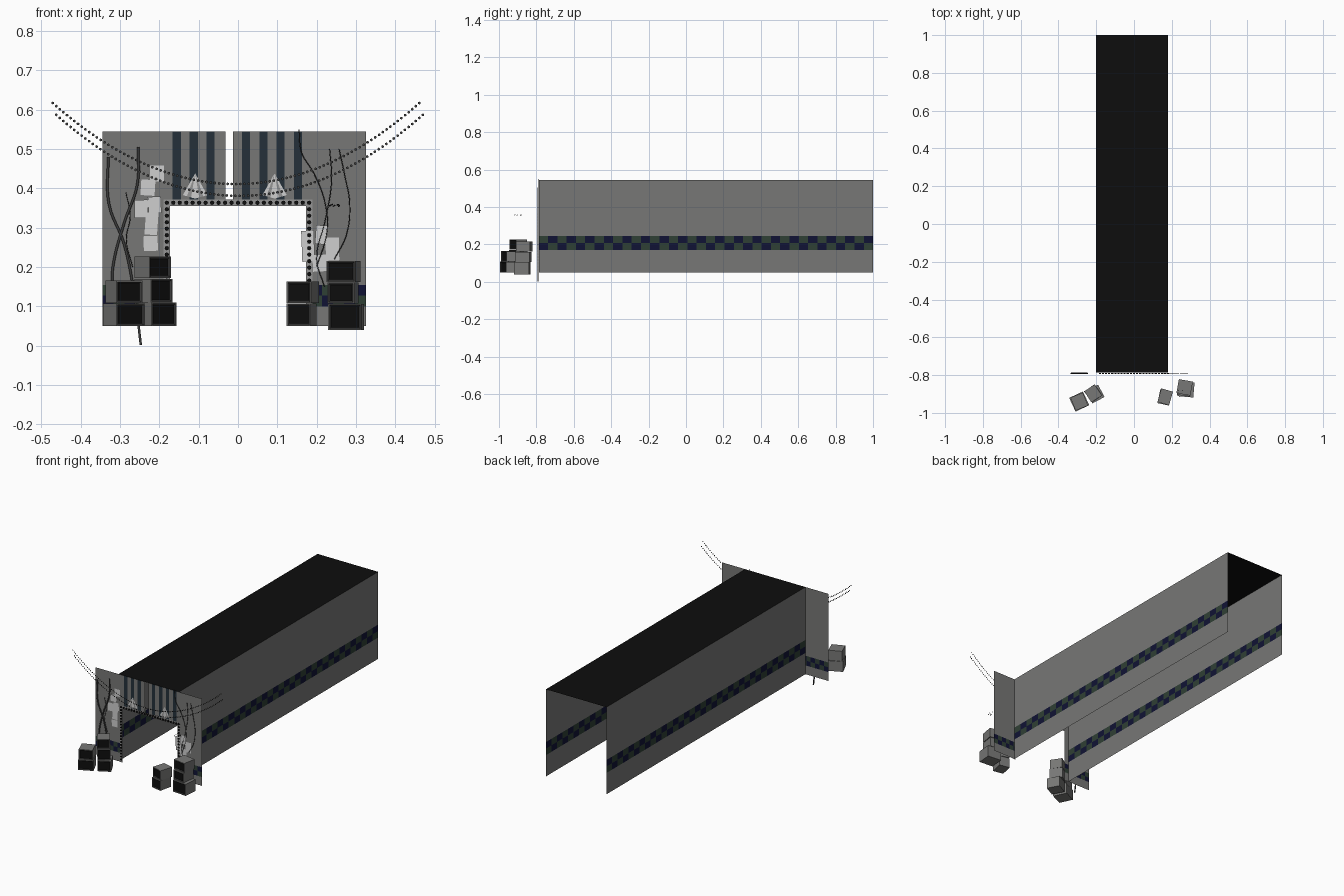
import bpy, bmesh, math
from mathutils import Matrix, Vector

cube = bpy.data.objects.get("Cube")
if cube:
    bpy.data.objects.remove(cube, do_unlink=True)


def material(name, r, g, b):
    m = bpy.data.materials.new(name)
    m.use_nodes = True
    m.diffuse_color = (r, g, b, 1)
    m.node_tree.nodes["Principled BSDF"].inputs["Base Color"].default_value = (r, g, b, 1)
    return m


MATS = [material("concrete_gray", .185, .185, .18),
        material("soot_black", .004, .004, .004),
        material("tile_navy", .005, .006, .035),
        material("tile_green", .028, .05, .035),
        material("slate_blue", .018, .03, .042),
        material("paper_white", .62, .62, .62),
        material("cable_gray", .045, .045, .045),
        material("trim_gray", .3, .3, .3)]
GRAY, BLACK, NAVY, GREEN, SLATE, PAPER, DARK, TRIM = range(8)
FRONT = -.787  # plane of the facade


def finish(name, bm):
    me = bpy.data.meshes.new(name)
    bm.to_mesh(me)
    bm.free()
    for m in MATS:
        me.materials.append(m)
    ob = bpy.data.objects.new(name, me)
    bpy.context.collection.objects.link(ob)
    return ob


def sheet(name, us, vs, place, rule):
    """Grid of cells; rule gives a colour for each cell centre, or None for a hole."""
    bm = bmesh.new()
    grid = [[bm.verts.new(place(u, v)) for v in vs] for u in us]
    for i in range(len(us) - 1):
        for j in range(len(vs) - 1):
            c = rule((us[i] + us[i + 1]) / 2, (vs[j] + vs[j + 1]) / 2, i, j)
            if c is not None:
                f = bm.faces.new((grid[i][j], grid[i + 1][j], grid[i + 1][j + 1], grid[i][j + 1]))
                f.material_index = c
    bmesh.ops.delete(bm, geom=[v for v in bm.verts if not v.link_faces], context='VERTS')
    return finish(name, bm)


def plate(name, x0, x1, z0, z1, y, colour, tilt=0):
    bm = bmesh.new()
    c = Vector(((x0 + x1) / 2, y, (z0 + z1) / 2))
    w, h = (x1 - x0) / 2, (z1 - z0) / 2
    turn = Matrix.Rotation(tilt, 3, 'Y')
    f = bm.faces.new([bm.verts.new(c + turn @ Vector((a * w, 0, b * h)))
                      for a, b in ((-1, -1), (1, -1), (1, 1), (-1, 1))])
    f.material_index = colour
    return finish(name, bm)


# Tunnel walls with two rows of checked tiles
COLS = 36
ys = [FRONT + (1 - FRONT) * i / COLS for i in range(COLS + 1)]
for name, x in (("tunnel_wall_right", -.2), ("tunnel_wall_left", .18)):
    sheet(name, ys, [.05, .171, .208, .245, .545], lambda y, z, x=x: (x, y, z),
          lambda y, z, i, j: (NAVY if (i + j) % 2 else GREEN) if j in (1, 2) else GRAY)
sheet("tunnel_ceiling", [-.2, .18], [FRONT, 1], lambda x, y: (x, y, .545),
      lambda x, y, i, j: BLACK)

# Facade with doorway, centre slot, stripes and tile bands
STRIPES = [(-.166, -.145), (-.123, -.102), (-.08, -.06),
           (.01, .03), (.055, .075), (.098, .118), (.142, .163)]
TILE = .028
cuts = {-.345, -.174, .174, .325, -.032, -.013}
cuts |= {e for s in STRIPES for e in s}
cuts |= {-.345 + TILE * k for k in range(1, 7)} | {.325 - TILE * k for k in range(1, 6)}


def facade_rule(x, z, i, j):
    if abs(x) < .174:
        if z < .355 or -.032 < x < -.013:
            return None
        return SLATE if z > .372 and any(a < x < b for a, b in STRIPES) else GRAY
    if j in (1, 2):
        k = int((x + .345) / TILE) + 1 if x < 0 else int((.325 - x) / TILE)
        return NAVY if (k + j) % 2 == 0 else GREEN
    return GRAY


sheet("facade", sorted(cuts), [.05, .1, .1275, .155, .355, .372, .545],
      lambda x, z: (x, FRONT, z), facade_rule)

# Doorway trim
plate("trim_top", -.189, .189, .355, .372, FRONT - .002, TRIM)
plate("trim_right", -.189, -.173, .05, .355, FRONT - .002, TRIM)
plate("trim_left", .173, .189, .05, .355, FRONT - .002, TRIM)


def studs(name, points, radius, depth, colour, sides=8):
    """Row of small discs facing the front."""
    bm = bmesh.new()
    for p in points:
        m = Matrix.Translation(p) @ Matrix.Rotation(math.pi / 2, 4, 'X')
        if depth:
            bmesh.ops.create_cone(bm, cap_ends=True, segments=sides, radius1=radius,
                                  radius2=radius, depth=depth, matrix=m)
        else:
            bmesh.ops.create_circle(bm, cap_ends=True, segments=sides, radius=radius, matrix=m)
    for f in bm.faces:
        f.material_index = colour
    return finish(name, bm)


bulb_points = [(-.181 + .362 * i / 22, FRONT - .004, .3635) for i in range(23)]
bulb_points += [(s * .181, FRONT - .004, .3635 - .0165 * i) for s in (-1, 1) for i in range(1, 19)]
studs("doorway_bulbs", bulb_points, .0055, .005, BLACK)

# Two sagging bead strings
for name, cx, low, rise in (("upper_bead_string", -.005, .411, .206),
                            ("lower_bead_string", .004, .381, .206)):
    pts = []
    steps = 92
    for i in range(steps + 1):
        # even spacing along the curve by easing the ends
        t = 2 * i / steps - 1
        u = t * (1.06 - .06 * t * t)
        pts.append((cx + .466 * u, -.81, low + rise * u * u))
    studs(name, pts, .0037, 0, DARK, 6)

# Small specks hovering before the left side
studs("specks", [(.245 + .012 * math.cos(i * 2.4), -.9 + .02 * math.sin(i * 1.7),
                  .357 + .008 * math.sin(i * 3.1)) for i in range(9)], .0022, .002, BLACK, 6)

# Posters
POSTERS = [(-.206, .438, .036, .04), (-.229, .402, .036, .04), (-.212, .358, .033, .042),
           (-.246, .348, .034, .046), (-.22, .31, .032, .056), (-.222, .26, .036, .038),
           (.178, .253, .032, .078), (.212, .282, .03, .048), (.24, .246, .034, .058),
           (.21, .21, .04, .042)]
for n, (x, z, w, h) in enumerate(POSTERS):
    plate(f"poster_{n + 1}", x - w / 2, x + w / 2, z - h / 2, z + h / 2,
          FRONT - .003 - .0006 * (n % 4), PAPER, .07 * math.sin(n * 2))

# Fan-shaped pleated shades above the doorway
for name, x in (("pleated_shade_right", -.109), ("pleated_shade_left", .093)):
    bm = bmesh.new()
    apex = bm.verts.new((x, FRONT - .003, .438))
    rim = [bm.verts.new((x + .031 * t / 3, FRONT - .003, .374 + .003 * abs(t)))
           for t in range(-3, 4)]
    for i in range(6):
        bm.faces.new((apex, rim[i], rim[i + 1])).material_index = TRIM if i % 3 == 1 else PAPER
    finish(name, bm)


# Hanging cables
def cable(name, pts, radius, y=FRONT - .004):
    cu = bpy.data.curves.new(name, 'CURVE')
    cu.dimensions = '3D'
    cu.bevel_depth = radius
    cu.bevel_resolution = 1
    cu.resolution_u = 6
    sp = cu.splines.new('BEZIER')
    sp.bezier_points.add(len(pts) - 1)
    for b, (x, z) in zip(sp.bezier_points, pts):
        b.co = (x, y, z)
        b.handle_left_type = b.handle_right_type = 'AUTO'
    cu.materials.append(MATS[DARK])
    ob = bpy.data.objects.new(name, cu)
    bpy.context.collection.objects.link(ob)


cable("thick_cable_outer", [(-.33, .48), (-.328, .36), (-.29, .26), (-.262, .12), (-.247, .002)], .0036)
cable("thick_cable_inner", [(-.254, .505), (-.256, .41), (-.29, .31), (-.318, .2), (-.32, .15)], .0036)
cable("thin_cable_1", [(.155, .55), (.162, .49), (.192, .44), (.222, .36), (.226, .29), (.2, .2)], .0014)
cable("thin_cable_2", [(.233, .5), (.238, .42), (.222, .32), (.2, .22), (.22, .15)], .0014)
cable("thin_cable_3", [(.257, .5), (.272, .43), (.284, .36), (.275, .28), (.245, .22)], .0014)
cable("thin_cable_4", [(-.285, .39), (-.274, .33), (-.284, .27), (-.268, .2)], .0012)


# Old television sets, stacked on both sides
def television(name, x, y, z, w, h, d, angle):
    bm = bmesh.new()
    bmesh.ops.create_cube(bm, size=1, matrix=Matrix.Diagonal((w, d, h, 1)))
    face = min(bm.faces, key=lambda f: f.calc_center_median().y)
    rim = bmesh.ops.inset_region(bm, faces=[face], thickness=.004)["faces"]
    bezel = bmesh.ops.inset_region(bm, faces=[face], thickness=.005, depth=-.004)["faces"]
    for f in bezel:
        f.material_index = DARK
    face.material_index = BLACK
    bm.transform(Matrix.Translation((x, y, z)) @ Matrix.Rotation(math.radians(angle), 4, 'Z'))
    finish(name, bm)


SETS = [(-.29, -.94, .079, .08, .058, .08, 25), (-.29, -.94, .137, .072, .057, .074, 22),
        (-.205, -.9, .08, .072, .06, .074, 28), (-.215, -.897, .14, .068, .06, .072, 36),
        (-.217, -.897, .2, .066, .055, .07, 33),
        (.162, -.918, .079, .062, .057, .075, -12), (.165, -.915, .136, .064, .055, .075, -16),
        (.275, -.875, .073, .085, .066, .08, -5), (.267, -.87, .134, .068, .054, .078, -8),
        (.268, -.865, .189, .075, .054, .075, -10)]
for n, s in enumerate(SETS):
    television(f"television_{n + 1}", *s)
